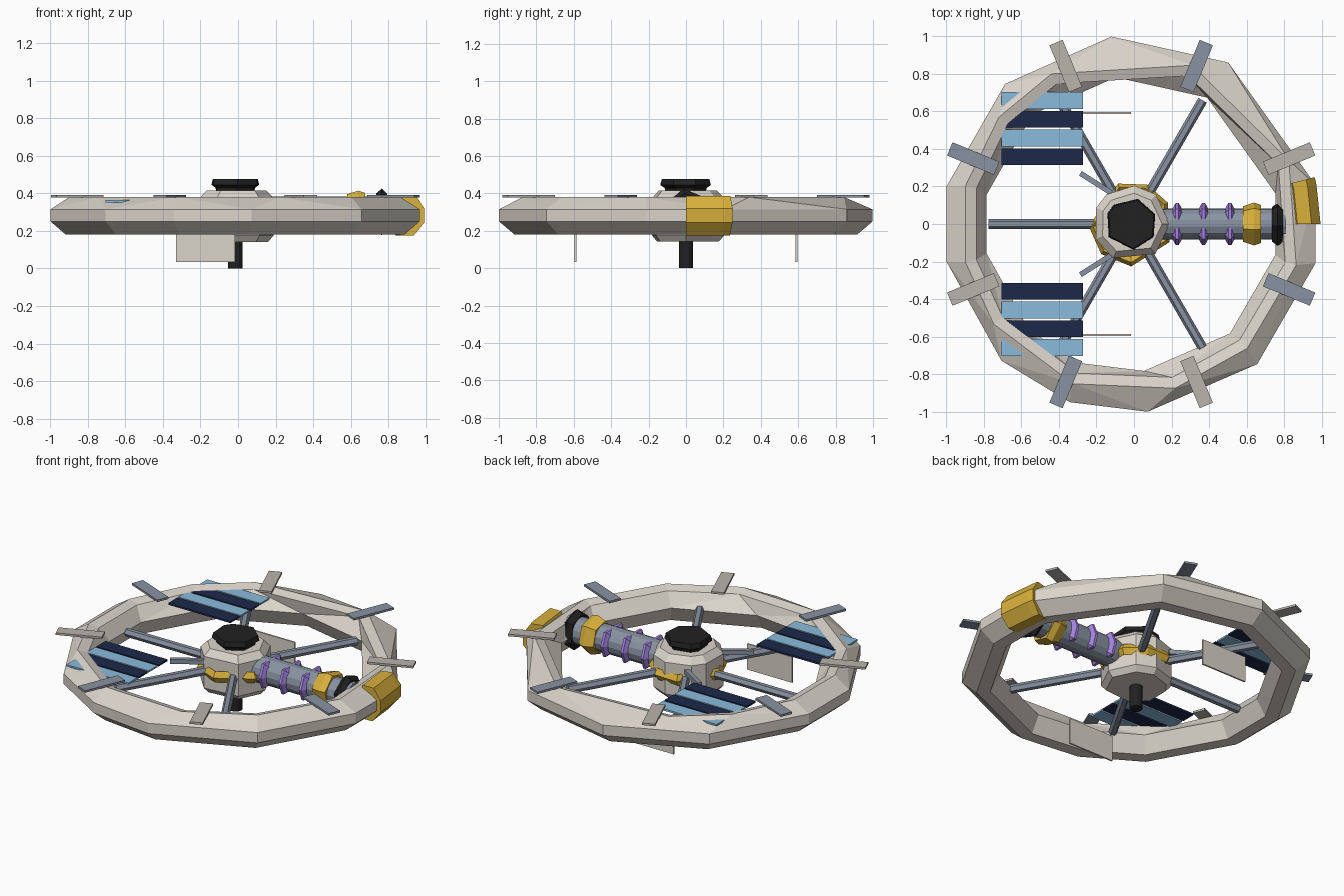
import bpy, bmesh
from math import cos, sin, radians, pi
from mathutils import Matrix, Vector

if "Cube" in bpy.data.objects:
    bpy.data.objects.remove(bpy.data.objects["Cube"])

CX = -0.015   # axis of ring and hub


def mat(name, r, g, b):
    m = bpy.data.materials.new(name)
    m.diffuse_color = (r, g, b, 1)
    m.use_nodes = True
    m.node_tree.nodes["Principled BSDF"].inputs["Base Color"].default_value = m.diffuse_color
    return m


HULL = mat("hull_grey", 0.70, 0.655, 0.59)
PANEL = mat("panel_grey", 0.48, 0.455, 0.415)
SLATE = mat("slate_blue", 0.25, 0.29, 0.36)
GOLD = mat("gold", 0.70, 0.44, 0.045)
BLACK = mat("black", 0.015, 0.015, 0.016)
NAVY = mat("navy_cell", 0.012, 0.022, 0.068)
SKY = mat("sky_cell", 0.26, 0.50, 0.72)
PURPLE = mat("purple", 0.38, 0.23, 0.76)


def finish(name, bm, material):
    bmesh.ops.recalc_face_normals(bm, faces=bm.faces)
    me = bpy.data.meshes.new(name)
    bm.to_mesh(me)
    bm.free()
    me.materials.append(material)
    ob = bpy.data.objects.new(name, me)
    bpy.context.collection.objects.link(ob)
    return ob


def sweep(name, profile, angles, material, closed=True, matrix=None, twist=None):
    """Turn a closed (radius, height) profile through the given angles.
    twist maps a profile index to its own list of angles."""
    bm = bmesh.new()
    loops = []
    for i in range(len(angles)):
        loop = []
        for j, (r, z) in enumerate(profile):
            a = radians((twist or {}).get(j, angles)[i])
            loop.append(bm.verts.new((r * cos(a), r * sin(a), z)))
        loops.append(loop)
    n = len(profile)
    for i in range(len(loops) if closed else len(loops) - 1):
        a, b = loops[i], loops[(i + 1) % len(loops)]
        for j in range(n):
            k = (j + 1) % n
            bm.faces.new((a[j], a[k], b[k], b[j]))
    if not closed:
        bm.faces.new(loops[0])
        bm.faces.new(loops[-1])
    bm.transform(matrix or Matrix.Translation((CX, 0, 0)))
    if twist:
        bmesh.ops.triangulate(bm, faces=bm.faces)
    return finish(name, bm, material)


def solid(name, profile, angles, material, matrix=None):
    """Stack of polygons (radius, height), capped at both ends."""
    bm = bmesh.new()
    loops = [[bm.verts.new((r * cos(radians(a)), r * sin(radians(a)), z))
              for a in angles] for r, z in profile]
    n = len(angles)
    for a, b in zip(loops, loops[1:]):
        for j in range(n):
            k = (j + 1) % n
            bm.faces.new((a[j], a[k], b[k], b[j]))
    bm.faces.new(loops[0])
    bm.faces.new(loops[-1])
    bm.transform(matrix or Matrix.Translation((CX, 0, 0)))
    return finish(name, bm, material)


def box(name, lo, hi, material, matrix=None):
    bm = bmesh.new()
    bmesh.ops.create_cube(bm, size=1)
    lo, hi = Vector(lo), Vector(hi)
    for v in bm.verts:
        v.co = [(l + h) / 2 + c * (h - l) for l, h, c in zip(lo, hi, v.co)]
    if matrix:
        bm.transform(matrix)
    return finish(name, bm, material)


def radial(deg):
    return Matrix.Translation((CX, 0, 0)) @ Matrix.Rotation(radians(deg), 4, 'Z')


def ngon(n, start=0):
    return [start + 360 * i / n for i in range(n)]


# Main ring: uneven eleven-sided habitat tube, top ridge slightly twisted
ring_angles = [12, 59, 96, 132, 168.5, 191.5, 226.5, 251, 275, 312, 348]
ridge_angles = [22, 69, 118, 141, 167, 193, 216, 250, 285, 313, 346]
sweep("habitat_ring", [(1.003, 0.315), (1.003, 0.25), (0.92, 0.18), (0.84, 0.18),
                       (0.785, 0.28), (0.845, 0.362), (0.905, 0.38)],
      ring_angles, HULL, twist={5: ridge_angles, 6: ridge_angles})

# Gold module riding on the ring
sweep("gold_ring_module", [(1.008, 0.32), (1.008, 0.245), (0.95, 0.176), (0.88, 0.176),
                           (0.832, 0.28), (0.885, 0.387), (0.96, 0.387)],
      [0, 12, 14.3], GOLD, closed=False)

# Hub, its gold belt, top dish and lower docking tube
solid("hub", [(0.175, 0.142), (0.205, 0.175), (0.205, 0.375), (0.165, 0.415)],
      [0, 50, 85, 130, 155, 203, 242, 309], HULL)
sweep("hub_gold_belt", [(0.226, 0.28), (0.205, 0.315), (0.16, 0.28), (0.205, 0.245)],
      [30, 68, 108, 183, 225, 270, 335], GOLD)
solid("top_dish", [(0.11, 0.41), (0.115, 0.43), (0.138, 0.445), (0.13, 0.476)],
      [22, 75, 132, 156, 210, 275, 330], BLACK)
solid("docking_tube", [(0.038, 0.0), (0.038, 0.16)], ngon(12), BLACK)

# Spokes
for a in (60, 120, 180, 240, 300):
    solid(f"spoke_{a}", [(0.026, 0.12), (0.026, 0.76)], ngon(6, 30), SLATE,
          radial(a) @ Matrix.Translation((0, 0, 0.28)) @ Matrix.Rotation(pi / 2, 4, 'Y'))

# Tabs on top of the ring, alternating colours
for k in range(8):
    box(f"ring_tab_{k}", (0.775, -0.038, 0.378), (1.045, 0.038, 0.391),
        SLATE if k % 2 else PANEL, radial(22.5 + 45 * k))

for s, side in ((1, "back"), (-1, "front")):
    # Solar array strips
    for i in range(4):
        y0, y1 = sorted((s * (0.313 + 0.1 * i), s * (0.402 + 0.1 * i)))
        box(f"solar_strip_{side}_{i}", (-0.705, y0, 0.352), (-0.272, y1, 0.363),
            SKY if i % 2 else NAVY)
    # Thin strut from hub toward the array
    a, b = Vector((-0.285, s * 0.27, 0.335)), Vector((-0.12, s * 0.165, 0.335))
    d = b - a
    box(f"array_strut_{side}", (0, -0.014, -0.014), (d.length, 0.014, 0.014), SLATE,
        Matrix.Translation(a) @ d.to_track_quat('X', 'Z').to_matrix().to_4x4())
    # Hanging radiator plate
    box(f"radiator_{side}", (-0.33, s * 0.59 - 0.005, 0.033),
        (-0.015, s * 0.59 + 0.005, 0.195), HULL)

# Arm along +x, with its collars
ARM = Matrix.Translation((0, 0, 0.3)) @ Matrix.Rotation(pi / 2, 4, 'Y')
solid("arm_tube", [(0.083, 0.1), (0.083, 0.81)], ngon(14, 10), SLATE, ARM)
for i, x in enumerate((0.23, 0.37, 0.51)):
    # Bands whose corners stand out of the arm, sunk along the top and bottom
    sweep(f"purple_fin_{i}", [(0.112, x + 0.008), (0.08, x + 0.026),
                              (0.07, x), (0.08, x - 0.026), (0.112, x - 0.008)],
          [50, 90, 135, 225, 270, 310], PURPLE, matrix=ARM)
sweep("gold_collar", [(0.098, 0.58), (0.118, 0.64), (0.105, 0.677), (0.07, 0.675),
                      (0.07, 0.58)], ngon(6, 15), GOLD, matrix=ARM)
sweep("black_collar", [(0.1, 0.735), (0.125, 0.765), (0.1, 0.792), (0.05, 0.78),
                       (0.05, 0.74)], [10, 65, 130, 185, 250, 310], BLACK, matrix=ARM)
